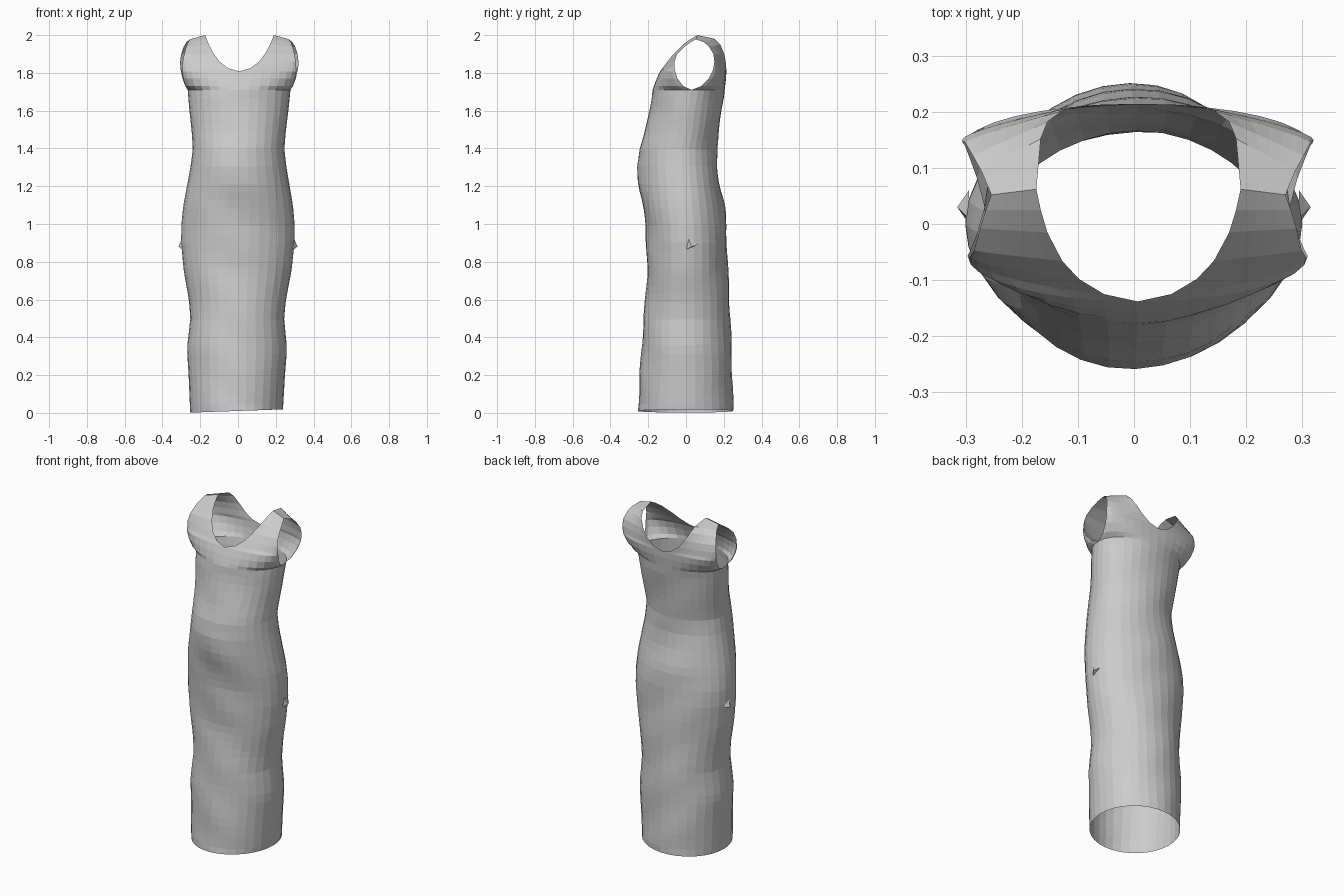
import bpy, bmesh, math

cube = bpy.data.objects.get("Cube")
if cube:
    bpy.data.objects.remove(cube, do_unlink=True)

SEGS = 8  # columns per quarter of the garment

# Skirt and waist: height, half width, side seam y, front y, back y
BODY = [
    (0.0, .245, 0, -.255, .25), (.2, .255, 0, -.245, .245),
    (.34, .265, 0, -.235, .24), (.5, .248, 0, -.225, .235),
    (.6, .257, 0, -.215, .23), (.75, .285, 0, -.205, .222),
    (.9, .3, 0, -.21, .217), (1.0, .3, 0, -.215, .213),
    (1.1, .29, -.01, -.23, .205), (1.2, .272, -.015, -.25, .18),
    (1.3, .254, -.02, -.258, .165), (1.4, .242, -.02, -.248, .163),
    (1.5, .25, 0, -.215, .175), (1.6, .262, .01, -.19, .19),
    (1.71, .272, .03, -.177, .205),
]

# Bodice: height, neck x, front arm x, back arm x,
#         front neck y, front arm y, back neck y, back arm y
BODICE = [
    (1.73, 0, .285, .285, -.17, -.015, .207, .08),
    (1.77, 0, .297, .3, -.155, -.045, .212, .12),
    (1.808, 0, .303, .308, -.138, -.057, .214, .14),
    (1.825, .06, .302, .312, -.125, -.06, .213, .145),
    (1.86, .105, .3, .313, -.098, -.06, .21, .15),
    (1.9, .135, .292, .308, -.066, -.047, .202, .145),
    (1.95, .162, .282, .295, -.015, -.008, .182, .122),
    (1.98, .174, .272, .28, .025, .025, .152, .095),
    (2.0, .182, .262, .262, .062, .052, .062, .052),
]


def body_row(z):
    """Interpolate the body profile at height z, in the bodice row layout."""
    for a, b in zip(BODY, BODY[1:]):
        if z <= b[0]:
            break
    f = (z - a[0]) / (b[0] - a[0])
    w, side, front, back = (p + (q - p) * f for p, q in zip(a[1:], b[1:]))
    return (z, 0, w, w, front, side, back, side)


def point(row, sign, back, i):
    """Point of column i, from the centre line (0) to the side seam (SEGS)."""
    z, neck, front_x, back_x, fn, fa, bn, ba = row
    arm_x, centre_y, arm_y = (back_x, bn, ba) if back else (front_x, fn, fa)
    t = i / SEGS * math.pi / 2
    s = math.sin(t)
    flat = min(1, neck / .16)
    x = sign * (neck + (arm_x - neck) * s)
    y = arm_y + (centre_y - arm_y) * (math.cos(t) * (1 - flat) + (1 - s) * flat)
    # gentle cloth ripples, slanting hem and dropped strap edge
    if neck == 0 and 0 < z < 1.7:
        y += .003 * math.sin(z * 19 + x * 14) * math.cos(t)
    if z == 0:
        z = .01 + .035 * x
    z -= .022 * s * max(0, (z - 1.9) / .1)
    return (x - .008 + .008 * z, y, z)


def make_object(name, bm, material):
    mesh = bpy.data.meshes.new(name)
    bm.to_mesh(mesh)
    bm.free()
    mesh.materials.append(material)
    obj = bpy.data.objects.new(name, mesh)
    bpy.context.collection.objects.link(obj)


cloth = bpy.data.materials.new("grey cloth")
cloth.use_nodes = True
GREY = (.6, .6, .6, 1)
cloth.diffuse_color = GREY
bsdf = cloth.node_tree.nodes["Principled BSDF"]
bsdf.inputs["Base Color"].default_value = GREY
bsdf.inputs["Roughness"].default_value = .8

# Dress shell: four mirrored quarter panels welded along centre and side seams
STEPS = 38
rows = [body_row(BODY[-1][0] * (k / STEPS)) for k in range(STEPS + 1)] + BODICE
bm = bmesh.new()
for sign in (-1, 1):
    for back in (False, True):
        grid = [[bm.verts.new(point(r, sign, back, i)) for i in range(SEGS + 1)]
                for r in rows]
        for low, high in zip(grid, grid[1:]):
            for i in range(SEGS):
                quad = [low[i], low[i + 1], high[i + 1], high[i]]
                if (sign > 0) == back:
                    quad.reverse()
                bm.faces.new(quad)
bmesh.ops.remove_doubles(bm, verts=bm.verts, dist=.0005)
make_object("dress", bm, cloth)

# Small pinched folds of cloth at the hips
for name, sign in (("left_hip_fold", 1), ("right_hip_fold", -1)):
    bm = bmesh.new()
    tip = bm.verts.new((sign * .315, .03, .88))
    base = [bm.verts.new((sign * .294, .03 + dy, .88 + dz))
            for dy, dz in ((-.03, -.015), (.03, .01), (-.02, .05))]
    for a, b in ((0, 1), (1, 2), (2, 0)):
        bm.faces.new((tip, base[a], base[b]))
    bmesh.ops.recalc_face_normals(bm, faces=bm.faces)
    make_object(name, bm, cloth)
